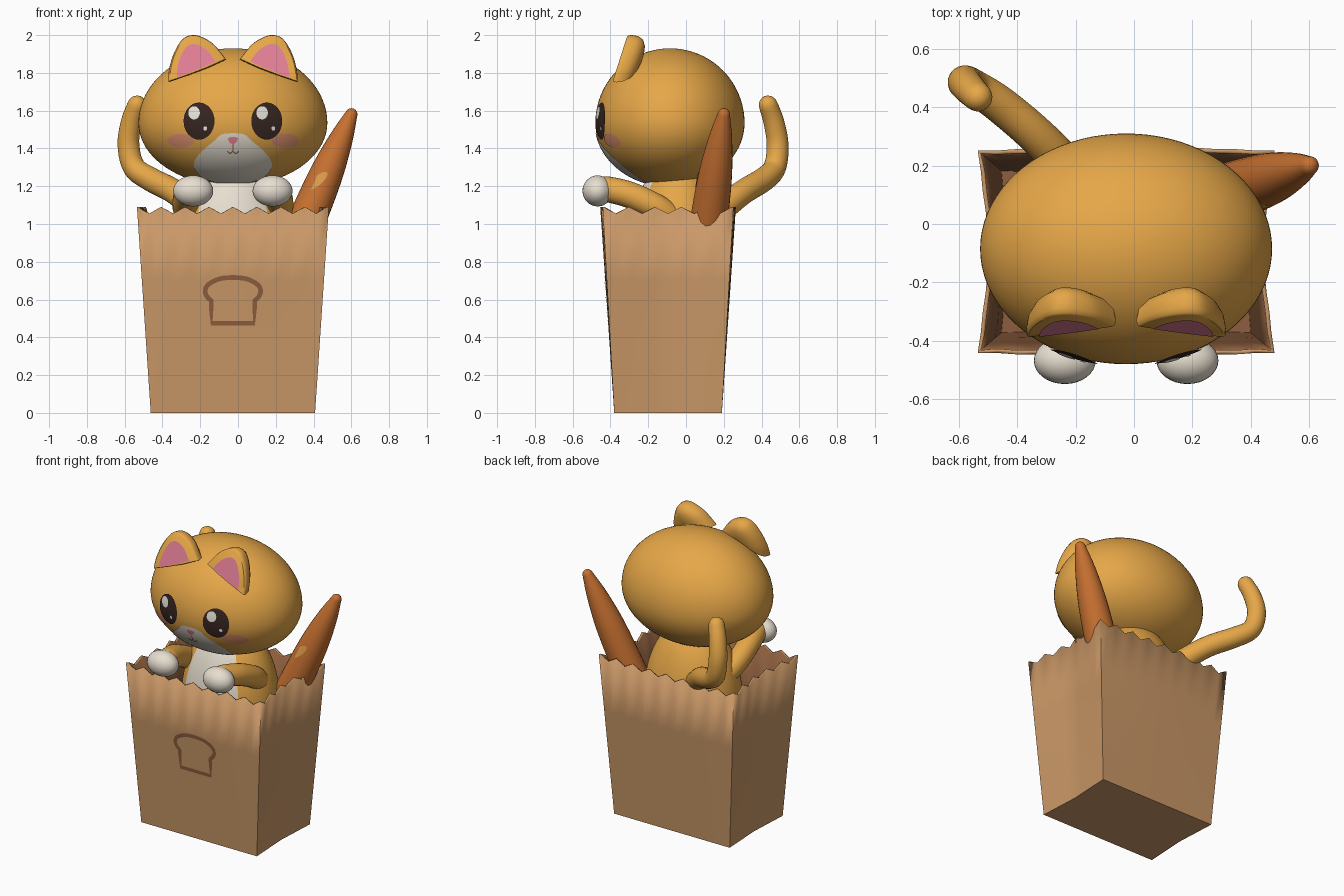
import bpy, bmesh, math
from mathutils import Vector

if "Cube" in bpy.data.objects:
    bpy.data.objects.remove(bpy.data.objects["Cube"])

CX, CY = -0.027, -0.09          # middle of the bag and the cat


def material(name, r, g, b):
    lin = [((c / 255 + 0.055) / 1.055) ** 2.4 for c in (r, g, b)]
    m = bpy.data.materials.new(name)
    m.diffuse_color = (*lin, 1)
    m.use_nodes = True
    m.node_tree.nodes["Principled BSDF"].inputs["Base Color"].default_value = m.diffuse_color
    return m


FUR = material("orange_fur", 230, 167, 72)
CREAM = material("cream_fur", 236, 227, 212)
PINK = material("pink", 226, 126, 148)
DARK = material("dark_eye", 54, 37, 32)
WHITE = material("white_glint", 245, 242, 235)
BLUSH = material("blush", 218, 142, 108)
CRUST = material("bread_crust", 198, 112, 48)
CRUMB = material("bread_score", 220, 155, 76)
PAPER = material("kraft_paper", 202, 152, 103)
BROWN = material("brown_paper", 140, 94, 62)


def build(name, verts, faces, mats, rule=None, plate=False, angle=40):
    """Mesh object; plates are turned to face the front."""
    me = bpy.data.meshes.new(name)
    me.from_pydata([tuple(v) for v in verts], [], faces)
    bm = bmesh.new()
    bm.from_mesh(me)
    bmesh.ops.recalc_face_normals(bm, faces=bm.faces)
    if plate and sum(f.normal.y * f.calc_area() for f in bm.faces) > 0:
        bmesh.ops.reverse_faces(bm, faces=bm.faces)
    for f in bm.faces:
        f.smooth = True
        if rule:
            f.material_index = rule(f.calc_center_median())
    bm.to_mesh(me)
    bm.free()
    me.set_sharp_from_angle(angle=math.radians(angle))
    for m in mats:
        me.materials.append(m)
    ob = bpy.data.objects.new(name, me)
    bpy.context.collection.objects.link(ob)
    return ob


def loft(rings, cap_start=True, cap_end=True):
    n = len(rings[0])
    verts = [v for r in rings for v in r]
    faces = [(i * n + j, i * n + (j + 1) % n, (i + 1) * n + (j + 1) % n, (i + 1) * n + j)
             for i in range(len(rings) - 1) for j in range(n)]
    if cap_start:
        faces.append(tuple(range(n))[::-1])
    if cap_end:
        faces.append(tuple(range(len(verts) - n, len(verts))))
    return verts, faces


def smooth(pts, steps=5):
    """Catmull-Rom through points of any size."""
    out = []
    for i in range(len(pts) - 1):
        p = [pts[max(i - 1, 0)], pts[i], pts[i + 1], pts[min(i + 2, len(pts) - 1)]]
        for k in range(steps):
            t = k / steps
            out.append([0.5 * (2 * b + (c - a) * t + (2 * a - 5 * b + 4 * c - d) * t * t
                               + (3 * b - a - 3 * c + d) * t ** 3) for a, b, c, d in zip(*p)])
    return out + [list(pts[-1])]


def tube(name, pts, mat, sides=24):
    """Round-ended tube through (x, y, z, radius) points."""
    path = [(Vector(p[:3]), p[3]) for p in smooth(pts)]
    for end, nxt in ((0, 1), (-1, -2)):
        c, r = path[end]
        d = (c - path[nxt][0]).normalized()
        cap = [(c + d * r * math.sin(a), r * math.cos(a)) for a in (0.4, 0.8, 1.15, 1.45)]
        path = cap[::-1] + path if end == 0 else path + cap
    rings, u = [], Vector((0, 0, 1))
    for i, (c, r) in enumerate(path):
        t = (path[min(i + 1, len(path) - 1)][0] - path[max(i - 1, 0)][0]).normalized()
        u = (u - t * u.dot(t)).normalized()
        w = t.cross(u)
        rings.append([c + (u * math.cos(a) + w * math.sin(a)) * r
                      for a in (2 * math.pi * j / sides for j in range(sides))])
    return build(name, *loft(rings), [mat])


def ellipsoid(name, c, rx, ry, rz, mats, rule=None, rz_low=None, seg=64):
    bm = bmesh.new()
    bmesh.ops.create_uvsphere(bm, u_segments=seg, v_segments=seg // 2, radius=1)
    bm.verts.ensure_lookup_table()
    verts = [(c[0] + v.co.x * rx, c[1] + v.co.y * ry,
              c[2] + v.co.z * (rz if v.co.z > 0 else rz_low or rz)) for v in bm.verts]
    faces = [tuple(v.index for v in f.verts) for f in bm.faces]
    bm.free()
    return build(name, verts, faces, mats, rule)


def patch(name, outline, surf, mat, off, rings=8):
    """Thin plate filling an (x, z) outline, laid on a curved surface."""
    mx = sum(p[0] for p in outline) / len(outline)
    mz = sum(p[1] for p in outline) / len(outline)
    loops = [[surf(mx + (x - mx) * k / rings, mz + (z - mz) * k / rings, off) for x, z in outline]
             for k in range(1, rings + 1)]
    return build(name, *loft(loops, True, False), [mat], plate=True)


def strip(name, line, width, surf, mat, off, closed=False):
    """Thin band of constant width following an (x, z) line."""
    n, verts = len(line), []
    for i in range(n):
        a = line[i - 1] if closed or i else line[0]
        b = line[(i + 1) % n] if closed or i < n - 1 else line[-1]
        d = Vector((b[0] - a[0], b[1] - a[1])).normalized() * width / 2
        x, z = line[i]
        verts += [surf(x - d.y, z + d.x, off), surf(x + d.y, z - d.x, off)]
    faces = [(2 * i, 2 * i + 1, (2 * i + 3) % (2 * n), (2 * i + 2) % (2 * n))
             for i in range(n if closed else n - 1)]
    return build(name, verts, faces, [mat], plate=True)


def oval(x, z, rx, rz, tilt=0, n=32):
    c, s = math.cos(tilt), math.sin(tilt)
    return [(x + rx * math.cos(a) * c - rz * math.sin(a) * s,
             z + rx * math.cos(a) * s + rz * math.sin(a) * c)
            for a in (2 * math.pi * i / n for i in range(n))]


# Paper bag: creased sides, slightly bowed panels, zigzag rim
def wall_y(u, z, side):         # front (-1) or back (1) panel, u runs 0..1
    return CY - 0.005 + side * (0.285 + 0.056 * z + 0.012 * z * math.sin(math.pi * u))


def bag_ring(t):
    ring = []
    for side, teeth in ((0, 8), (1, 5), (2, 8), (3, 5)):
        for i in range(2 * teeth):
            u, z = i / (2 * teeth), t * (1.055 if i % 2 else 1.09)
            hx = 0.435 + 0.067 * z
            gx = hx - (0.015 + 0.025 * z) * (1 - abs(2 * u - 1))
            v = (2 * u - 1) * (0.285 + 0.056 * z)
            ring.append([(CX + hx * (2 * u - 1), wall_y(u, z, -1), z), (CX + gx, CY - 0.005 + v, z),
                         (CX - hx * (2 * u - 1), wall_y(u, z, 1), z), (CX - gx, CY - 0.005 - v, z)][side])
    return ring


bag = build("paper_bag", *loft([bag_ring(t) for t in (0, 0.33, 0.66, 1)], True, False),
            [PAPER, BROWN], angle=25)
sol = bag.modifiers.new("paper_thickness", "SOLIDIFY")
sol.thickness, sol.offset, sol.material_offset = 0.014, -1, 1

# Printed bread outline on the front panel
half = smooth([(0, 0.717), (0.07, 0.71), (0.13, 0.68), (0.147, 0.645), (0.135, 0.613), (0.115, 0.595)], 4)
half += [(0.115, 0.56), (0.112, 0.475)]
loaf = [(CX + x, z) for x, z in half] + [(CX - x, z) for x, z in half[:0:-1]]
strip("bread_print", loaf, 0.025,
      lambda x, z, o: (x, wall_y((x - CX) / (0.87 + 0.134 * z) + 0.5, z, -1) - o, z),
      BROWN, 0.004, closed=True)

# Body with cream belly
ellipsoid("body", (CX, -0.04, 0.83), 0.32, 0.27, 0.52, [FUR, CREAM],
          lambda c: int(abs(math.atan2((c.x - CX) / 0.32, -(c.y + 0.04) / 0.27)) < 0.68))

# Head
HZ, HX, HY, HUP, HLOW = 1.535, 0.5, 0.395, 0.395, 0.335
ellipsoid("head", (CX, CY + 0.005, HZ), HX, HY, HUP, [FUR], rz_low=HLOW, seg=80)


def face(x, z, off):            # point just above the front of the head
    rz = HUP if z > HZ else HLOW
    a, b = (x - CX) / HX, (z - HZ) / rz
    c = -math.sqrt(max(0, 1 - a * a - b * b))
    n = Vector((a / HX, c / HY, b / rz)).normalized()
    return Vector((x, CY + 0.005 + c * HY, z)) + n * off


# Muzzle, nose and mouth
m = smooth([(0, 1.482), (0.06, 1.475), (0.1, 1.44), (0.155, 1.395), (0.2, 1.34), (0.2, 1.29),
            (0.16, 1.25), (0.09, 1.222), (0, 1.213)], 4)
patch("muzzle", [(CX + x, z) for x, z in m] + [(CX - x, z) for x, z in m[-2:0:-1]], face, CREAM, 0.004, 12)
patch("nose", [(CX + x, z) for x, z in ((-0.028, 1.455), (-0.015, 1.462), (0.015, 1.462), (0.028, 1.455),
                                        (0.018, 1.435), (0, 1.422), (-0.018, 1.435))], face, PINK, 0.008, 3)
strip("mouth", [(CX + 0.03 * k / 6, 1.39 - 0.012 * abs(math.sin(math.pi * k / 6))) for k in range(-6, 7)],
      0.006, face, BROWN, 0.008)
strip("mouth_line", [(CX, 1.425), (CX, 1.39)], 0.006, face, BROWN, 0.008)

# Paired parts
ear = smooth([(0.035, 1.87), (0.10, 1.95), (0.165, 1.99), (0.215, 2.0), (0.265, 1.98),
              (0.31, 1.91), (0.338, 1.82), (0.342, 1.75)], 4)
ear += [(0.24, 1.785), (0.135, 1.825)]
EX, EZ = 0.205, 1.88


def ear_ring(s, scale, depth):
    return [(CX + s * (EX + (x - EX) * scale), -0.39 + 0.32 * (EZ + (z - EZ) * scale - 1.75) + depth,
             EZ + (z - EZ) * scale) for x, z in ear]


for s, side in ((-1, "left"), (1, "right")):
    build(side + "_ear", *loft([ear_ring(s, k, d) for k, d in (
        (0.93, 0), (0.98, 0.006), (1, 0.022), (0.95, 0.06), (0.8, 0.09), (0.5, 0.112), (0.15, 0.12))]), [FUR])
    patch(side + "_inner_ear", [(CX + s * (EX + (x - EX) * 0.67), EZ - 0.012 + (z - EZ) * 0.7) for x, z in ear],
          lambda x, z, o: (x, -0.39 + 0.32 * (z - 1.75) - o, z), PINK, 0.005, 2)
    ex = CX + s * 0.177
    patch(side + "_eye", oval(ex, 1.545, 0.081, 0.096), face, DARK, 0.007)
    patch(side + "_glint", oval(ex - 0.025, 1.587, 0.03, 0.034), face, WHITE, 0.011, 3)
    patch(side + "_small_glint", oval(ex + 0.033, 1.507, 0.01, 0.011), face, WHITE, 0.011, 2)
    patch(side + "_cheek", oval(CX + s * 0.275, 1.442, 0.072, 0.036), face, BLUSH, 0.003)
    ax = CX + s * 0.21
    tube(side + "_arm", [(CX + s * 0.22, -0.06, 1.02, 0.07), (CX + s * 0.25, -0.16, 1.09, 0.07),
                         (CX + s * 0.24, -0.3, 1.155, 0.07), (ax, -0.42, 1.185, 0.068)], FUR)
    ellipsoid(side + "_paw", (ax, -0.468, 1.175), 0.106, 0.08, 0.082, [CREAM], seg=32)

# Tail curling up behind the bag
tube("tail", [(-0.16, 0.12, 1.02, 0.07), (-0.32, 0.29, 1.16, 0.066), (-0.46, 0.41, 1.235, 0.064),
              (-0.55, 0.47, 1.30, 0.06), (-0.58, 0.485, 1.42, 0.058), (-0.565, 0.465, 1.54, 0.055),
              (-0.535, 0.435, 1.63, 0.05)], FUR)

# Baguette with one score mark
tube("baguette", [(0.39 + 0.21 * t, 0.13 + 0.07 * t, 1.08 + 0.5 * t, r) for t, r in (
    (-1, 0.06), (-0.8, 0.09), (-0.4, 0.1), (0, 0.098), (0.4, 0.087), (0.75, 0.062), (1, 0.033))], CRUST)


def crust(x, z, off):
    h = z - 1.08
    d, r = (x - 0.39 - 0.42 * h) * 0.92, 0.098 - 0.055 * h
    return (x, 0.13 + 0.14 * h - math.sqrt(max(0, r * r - d * d)) - off, z)


patch("bread_score", oval(0.42, 1.228, 0.068, 0.024, 0.7), crust, CRUMB, 0.006, 5)
